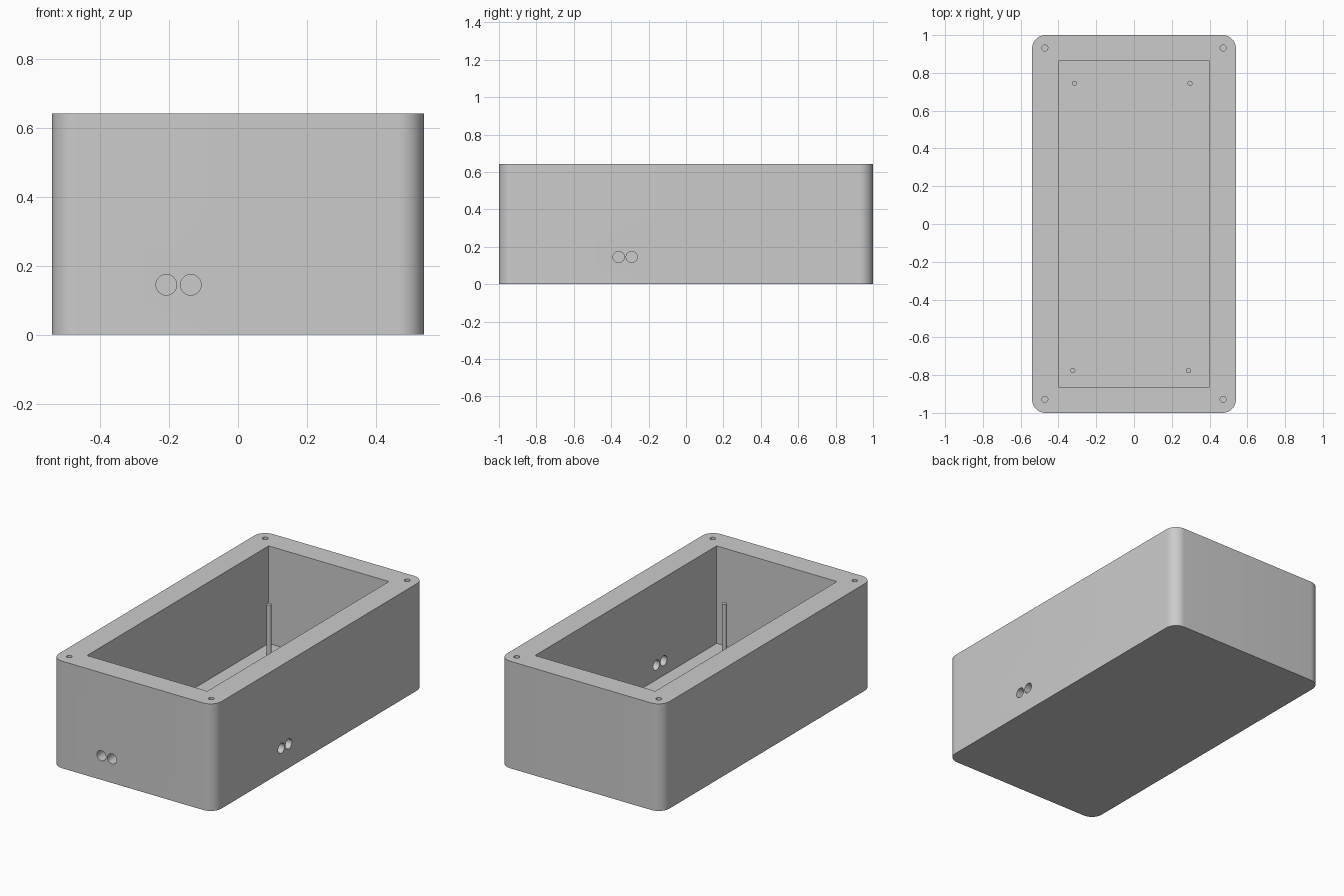
import bpy, bmesh, math
from mathutils import Matrix, Vector

cube = bpy.data.objects.get("Cube")
if cube:
    bpy.data.objects.remove(cube, do_unlink=True)

grey = bpy.data.materials.new("plain grey")
grey.use_nodes = True
colour = (0.6, 0.6, 0.6, 1)
grey.diffuse_color = colour
grey.node_tree.nodes["Principled BSDF"].inputs["Base Color"].default_value = colour

HALF_X, HALF_Y, HEIGHT = 0.54, 1.0, 0.643
FLOOR, CORNER = 0.057, 0.072


def finish(name, bm):
    mesh = bpy.data.meshes.new(name)
    bm.to_mesh(mesh)
    bm.free()
    mesh.materials.append(grey)
    obj = bpy.data.objects.new(name, mesh)
    bpy.context.collection.objects.link(obj)
    return obj


def box(name, half_x, half_y, bottom, top, corner=0):
    bm = bmesh.new()
    bmesh.ops.create_cube(bm, size=1)
    bmesh.ops.scale(bm, vec=(2 * half_x, 2 * half_y, top - bottom), verts=bm.verts)
    bmesh.ops.translate(bm, vec=(0, 0, (top + bottom) / 2), verts=bm.verts)
    if corner:
        uprights = [e for e in bm.edges
                    if abs(e.verts[0].co.z - e.verts[1].co.z) > 0.1]
        bmesh.ops.bevel(bm, geom=uprights, offset=corner, segments=12,
                        profile=0.5, affect='EDGES')
    return finish(name, bm)


def rod(name, start, end, radius):
    start, end = Vector(start), Vector(end)
    axis = end - start
    bm = bmesh.new()
    turn = axis.to_track_quat('Z', 'Y').to_matrix().to_4x4()
    bmesh.ops.create_cone(bm, cap_ends=True, segments=32, radius1=radius,
                          radius2=radius, depth=axis.length,
                          matrix=Matrix.Translation((start + end) / 2) @ turn)
    return finish(name, bm)


def smooth(obj):
    bpy.ops.object.select_all(action='DESELECT')
    obj.select_set(True)
    bpy.context.view_layer.objects.active = obj
    bpy.ops.object.shade_smooth_by_angle(angle=math.radians(30))


# Rounded box and its open cavity
case = box("enclosure_body", HALF_X, HALF_Y, 0, HEIGHT, CORNER)
cutters = [box("cavity_cutter", 0.4, 0.862, FLOOR, HEIGHT + 0.1)]

# Cable holes through the front wall and one side wall
for x in (-0.208, -0.137):
    cutters.append(rod("front_hole_cutter", (x, -1.1, 0.145), (x, -0.8, 0.145), 0.03))
for y in (-0.36, -0.29):
    cutters.append(rod("side_hole_cutter", (0.3, y, 0.145), (0.7, y, 0.145), 0.03))

# Screw holes in the rim
for x in (-0.472, 0.472):
    for y in (-0.928, 0.932):
        cutters.append(rod("screw_hole_cutter", (x, y, HEIGHT - 0.143),
                           (x, y, HEIGHT + 0.1), 0.016))

bpy.context.view_layer.objects.active = case
for cutter in cutters:
    cut = case.modifiers.new("cut", 'BOOLEAN')
    cut.operation = 'DIFFERENCE'
    cut.solver = 'EXACT'
    cut.object = cutter
    bpy.ops.object.modifier_apply(modifier=cut.name)
    bpy.data.objects.remove(cutter, do_unlink=True)
smooth(case)

# Support pins standing on the floor
pins = {"back_right_pin": (-0.315, 0.745), "back_left_pin": (0.296, 0.745),
        "front_right_pin": (-0.324, -0.776), "front_left_pin": (0.288, -0.776)}
for name, (x, y) in pins.items():
    smooth(rod(name, (x, y, FLOOR - 0.01), (x, y, 0.36), 0.0135))
